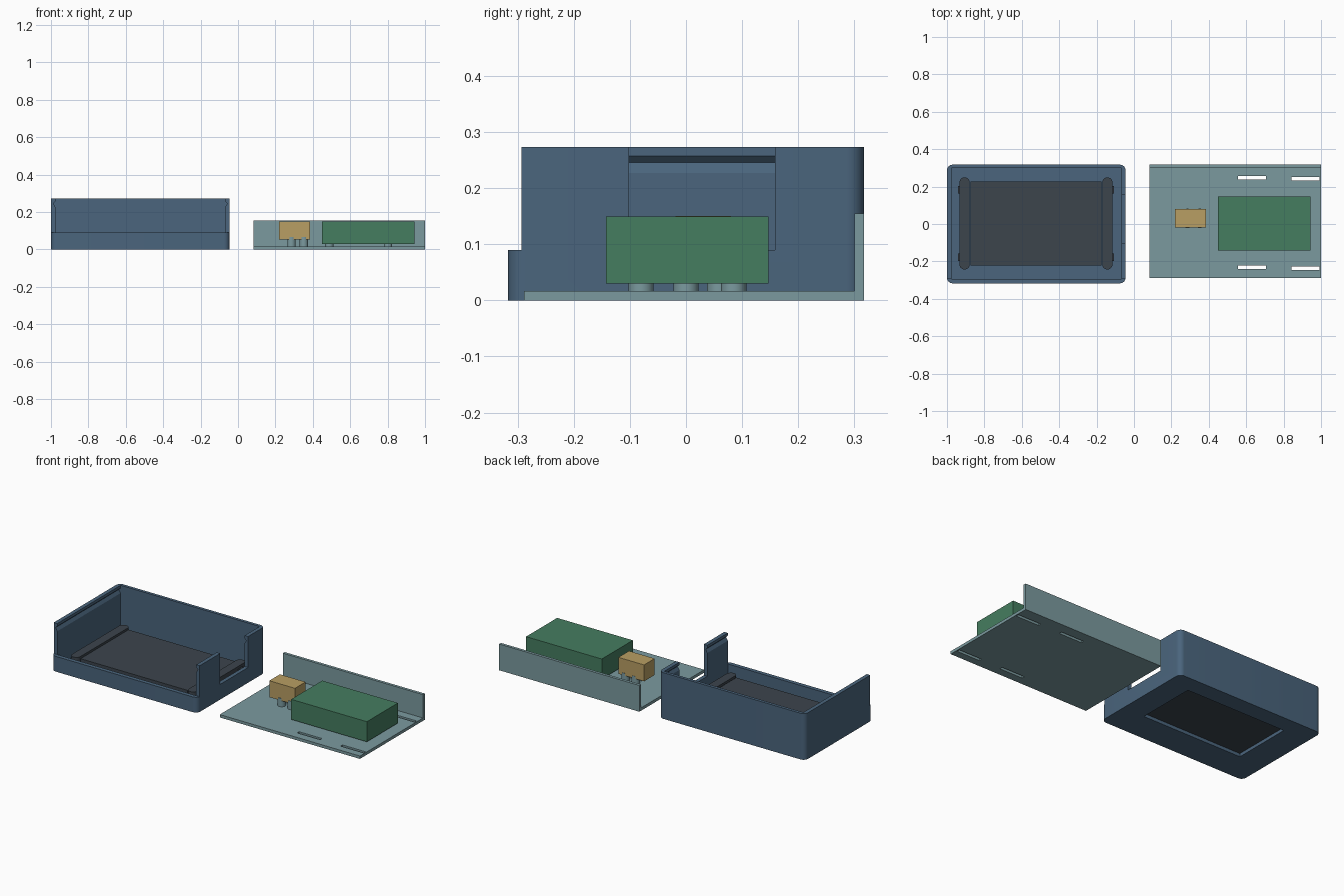
import bpy
import bmesh

cube = bpy.data.objects.get("Cube")
if cube:
    bpy.data.objects.remove(cube, do_unlink=True)


def material(name, rgb):
    m = bpy.data.materials.new(name)
    m.use_nodes = True
    colour = (*rgb, 1)
    m.diffuse_color = colour
    m.node_tree.nodes["Principled BSDF"].inputs["Base Color"].default_value = colour
    return m


BLUE = material("slate blue", (0.069, 0.130, 0.205))
TEAL = material("pale teal", (0.198, 0.323, 0.347))
GREEN = material("green", (0.060, 0.205, 0.117))
TAN = material("tan", (0.479, 0.342, 0.125))
DARK = material("charcoal", (0.045, 0.058, 0.073))


def finish(name, bm, mat):
    bmesh.ops.recalc_face_normals(bm, faces=bm.faces)
    mesh = bpy.data.meshes.new(name)
    bm.to_mesh(mesh)
    bm.free()
    obj = bpy.data.objects.new(name, mesh)
    bpy.context.collection.objects.link(obj)
    mesh.materials.append(mat)
    return obj


def box(name, x, y, z, mat, radius=0):
    """Box from (min, max) ranges, with optional rounded upright edges."""
    bm = bmesh.new()
    bmesh.ops.create_cube(bm, size=1)
    for v in bm.verts:
        for i, (lo, hi) in enumerate((x, y, z)):
            v.co[i] = lo if v.co[i] < 0 else hi
    if radius:
        upright = [e for e in bm.edges
                   if abs(e.verts[0].co.z - e.verts[1].co.z) > 1e-4]
        bmesh.ops.bevel(bm, geom=upright, offset=radius, segments=8,
                        profile=0.5, affect='EDGES')
    return finish(name, bm, mat)


def prism_y(name, points, y, mat):
    """Profile in x and z, extruded along y."""
    bm = bmesh.new()
    face = bm.faces.new([bm.verts.new((px, y[0], pz)) for px, pz in points])
    new = bmesh.ops.extrude_face_region(bm, geom=[face])["geom"]
    for v in new:
        if isinstance(v, bmesh.types.BMVert):
            v.co.y = y[1]
    return finish(name, bm, mat)


def cylinder(name, x, y, z, r, mat):
    bm = bmesh.new()
    bmesh.ops.create_cone(bm, cap_ends=True, segments=32, radius1=r, radius2=r,
                          depth=z[1] - z[0])
    bmesh.ops.translate(bm, verts=bm.verts, vec=(x, y, (z[0] + z[1]) / 2))
    return smooth(finish(name, bm, mat))


def smooth(obj):
    bpy.ops.object.select_all(action='DESELECT')
    obj.select_set(True)
    bpy.context.view_layer.objects.active = obj
    bpy.ops.object.shade_smooth_by_angle()
    return obj


def cut(obj, cutters):
    """Subtract each cutter, apply, and remove the cutter."""
    for c in cutters:
        c.hide_render = True
        mod = obj.modifiers.new("cut", 'BOOLEAN')
        mod.operation, mod.solver, mod.object = 'DIFFERENCE', 'EXACT', c
        bpy.context.view_layer.objects.active = obj
        bpy.ops.object.modifier_apply(modifier=mod.name)
        bpy.data.objects.remove(c, do_unlink=True)


# Open case: rounded shell with low front, side notch and screen opening
LEFT, RIGHT, FRONT, BACK, TOP = -1.0, -0.045, -0.317, 0.317, 0.273
IN_L, IN_R, IN_F, IN_B, FLOOR = -0.977, -0.068, -0.293, 0.299, 0.02
case = box("case_shell", (LEFT, RIGHT), (FRONT, BACK), (0, TOP), BLUE, 0.03)
cutters = [
    box("cavity_cutter", (IN_L, IN_R), (IN_F, IN_B), (FLOOR, 0.4), BLUE),
    box("front_cutter", (-1.1, 0.05), (-0.4, IN_F), (0.09, 0.4), BLUE),
    box("notch_cutter", (-0.1, 0.02), (-0.102, 0.159), (0.09, 0.4), BLUE),
    box("screen_cutter", (-0.835, -0.185), (-0.14, 0.215), (-0.1, 0.1), BLUE),
]
# Snap grooves along the inside of both side walls
for wall, out in ((IN_L, -1), (IN_R, 1)):
    groove = [(wall - out * 0.01, 0.227), (wall, 0.227), (wall + out * 0.011, 0.246),
              (wall, 0.257), (wall - out * 0.01, 0.257)]
    cutters.append(prism_y("groove_cutter", groove, (-0.4, IN_B - 0.001), BLUE))
cut(case, cutters)
smooth(case)

# Screen module held by two clamp bars with small tabs
box("screen_panel", (-0.875, -0.174), (-0.221, 0.228), (0.019, 0.065), DARK)
for side, x, out in (("left", -0.142, 1), ("right", -0.906, -1)):
    smooth(box(side + "_clamp_bar", (x - 0.027, x + 0.027), (-0.243, 0.249),
               (FLOOR, 0.075), DARK, 0.0265))
    for end, y in (("front", -0.177), ("back", 0.183)):
        edge = sorted((x + out * 0.02, x + out * 0.036))
        box(f"{side}_{end}_tab", edge, (y - 0.02, y + 0.02), (FLOOR, 0.06), DARK)

# Cover: base plate with strap slots and an upright back wall
plate = box("cover_plate", (0.083, 1), (-0.289, 0.317), (0, 0.017), TEAL)
slots = [(0.556, 0.247), (0.843, 0.241), (0.556, -0.232), (0.843, -0.236)]
cut(plate, [box("slot_cutter", (x, x + 0.15), (y - 0.009, y + 0.009), (-0.1, 0.1), TEAL)
            for x, y in slots])
box("cover_back_wall", (0.083, 1), (0.3, 0.317), (0.017, 0.155), TEAL)

# Standoff pegs under both components
for x in (0.286, 0.352):
    for y in (0, 0.06):
        cylinder("small_block_peg", x, y, (0.015, 0.067), 0.0225, TEAL)
for x in (0.488, 0.802):
    for y in (-0.08, 0.085):
        cylinder("large_block_peg", x, y, (0.015, 0.04), 0.0225, TEAL)

# Components on the cover
box("large_block", (0.448, 0.943), (-0.143, 0.147), (0.03, 0.149), GREEN)
box("small_block", (0.218, 0.386), (-0.019, 0.08), (0.053, 0.15), TAN)
